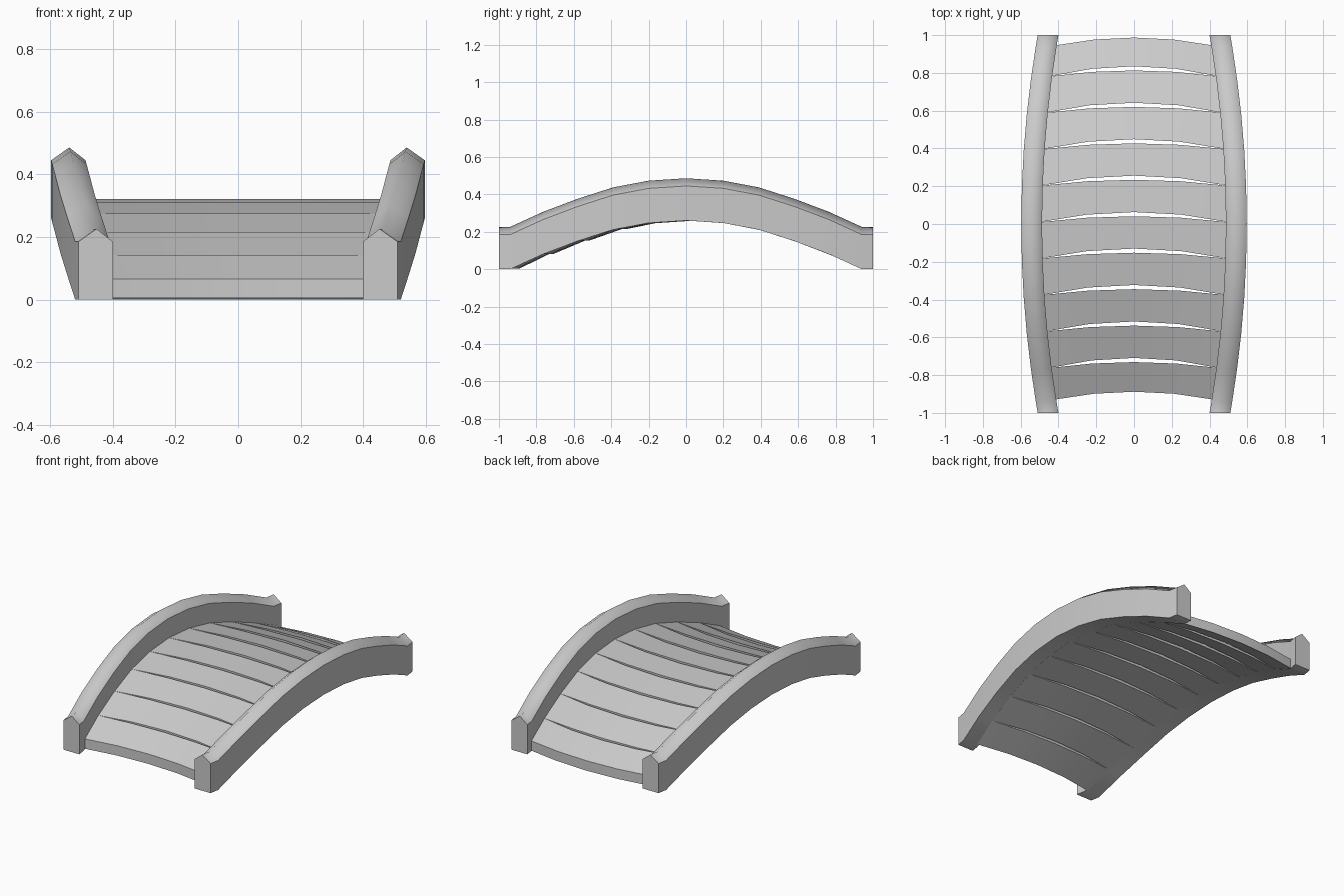
import bpy, bmesh

if "Cube" in bpy.data.objects:
    bpy.data.objects.remove(bpy.data.objects["Cube"])

# Height of the arch's underside against |y|, shared by rails and deck
ARCH = [(0, .26), (.2, .247), (.39, .211), (.58, .15), (.765, .08), (.94, 0), (1, 0)]


def arch(y):
    y = abs(y)
    for (a, za), (b, zb) in zip(ARCH, ARCH[1:]):
        if y <= b:
            return za + (zb - za) * (y - a) / (b - a)
    return 0


def flare(y):
    return .087 * (1 - y * y)


def loft(name, rings, hard_edge):
    """Skin closed cross-sections; hard_edge(i) says if long edge i is sharp."""
    bm = bmesh.new()
    rows = [[bm.verts.new(p) for p in ring] for ring in rings]
    n = len(rows[0])
    for a, b in zip(rows, rows[1:]):
        for i in range(n):
            j = (i + 1) % n
            bm.faces.new((a[i], a[j], b[j], b[i])).smooth = True
    caps = [bm.faces.new(rows[0]), bm.faces.new(rows[-1])]
    for a, b in zip(rows, rows[1:]):
        for i in range(n):
            if hard_edge(i):
                bm.edges.get((a[i], b[i])).smooth = False
    for cap in caps:
        for e in cap.edges:
            e.smooth = False
    bmesh.ops.recalc_face_normals(bm, faces=bm.faces)
    me = bpy.data.meshes.new(name)
    bm.to_mesh(me)
    bm.free()
    ob = bpy.data.objects.new(name, me)
    bpy.context.collection.objects.link(ob)
    return ob


# Side rails: ridged section swept along the arch, bowing outward
section = [(.40, 0), (.51, 0), (.51, .185), (.452, .226), (.40, .185)]
stations = [-y for y, _ in reversed(ARCH)] + [y for y, _ in ARCH[1:]]
rings = [[(x + flare(y), y, z + arch(y)) for x, z in section] for y in stations]
rail = loft("side_rails", rings, lambda i: i != 3)
mirror = rail.modifiers.new("Mirror", 'MIRROR')
mirror.use_axis = (True, False, False)
mirror.use_mirror_merge = False

# Deck planks: bowed toward the back, with lens-shaped gaps between them
THICK = .062
bounds = [-.93] + [.01 + .193 * k for k in range(-4, 5)] + [.945]
for k, (y0, y1) in enumerate(zip(bounds, bounds[1:])):
    gap0 = .011 if k > 0 else 0
    gap1 = .011 if k < 9 else 0
    rings = []
    for t in (-1, -.5, 0, .5, 1):
        bow = 1 - t * t
        pts = []
        for y, shift in ((y0, gap0), (y1, -gap1)):
            x = t * (.412 + flare(y))
            pts.append((x, y + bow * (.042 + shift), arch(y)))
        f, b = pts
        rings.append([f, b, (b[0], b[1], b[2] + THICK), (f[0], f[1], f[2] + THICK)])
    loft(f"deck_plank_{k + 1}", rings, lambda i: True)
